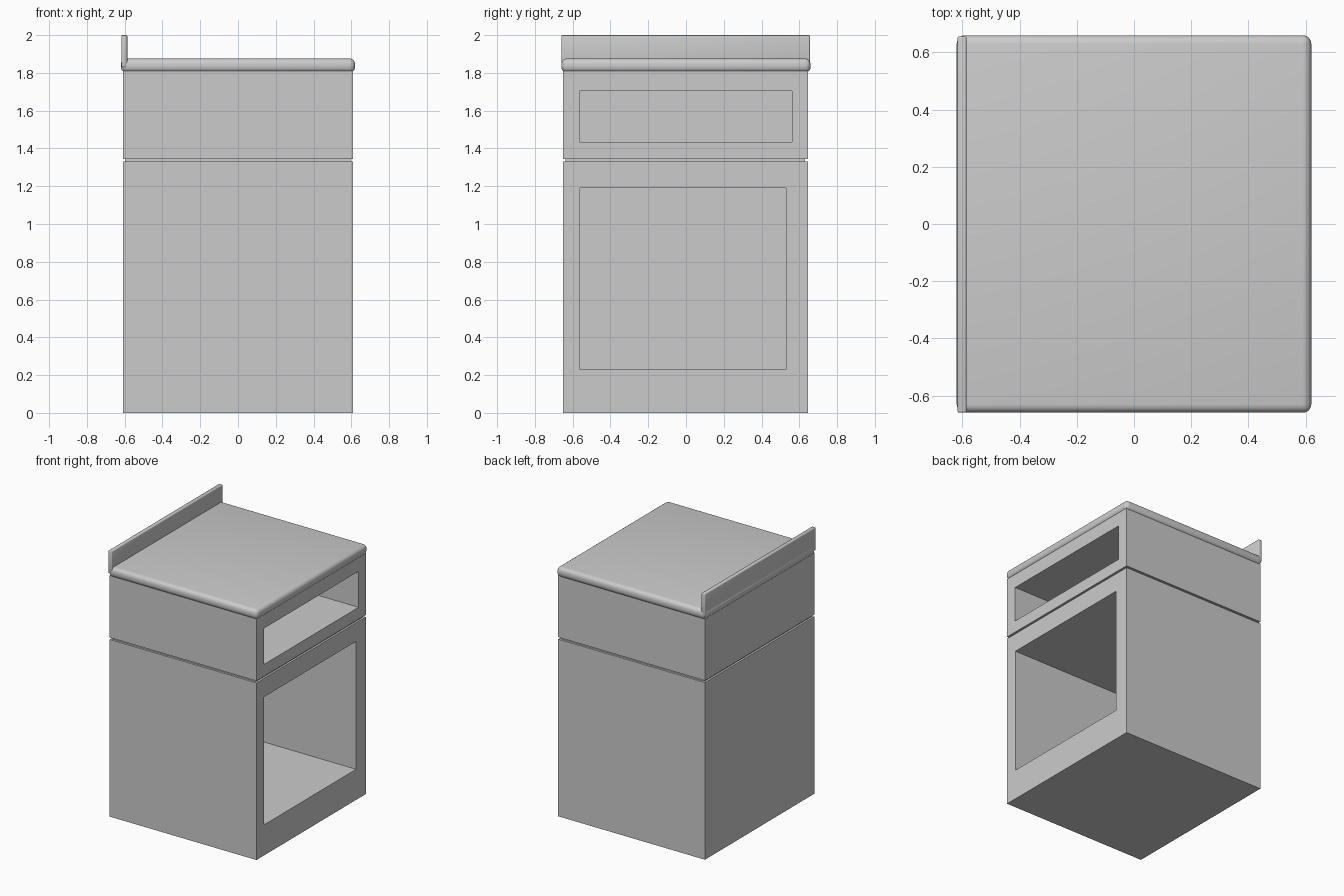
import bpy, bmesh

if "Cube" in bpy.data.objects:
    bpy.data.objects.remove(bpy.data.objects["Cube"])

X0, X1 = -0.61, 0.61
Y0, Y1 = -0.652, 0.646


def finish(bm, name, smooth=False):
    bmesh.ops.recalc_face_normals(bm, faces=bm.faces)
    me = bpy.data.meshes.new(name)
    bm.to_mesh(me)
    bm.free()
    for p in me.polygons:
        p.use_smooth = smooth
    ob = bpy.data.objects.new(name, me)
    bpy.context.collection.objects.link(ob)
    return ob


def rect(bm, x, y0, y1, z0, z1):
    return [bm.verts.new((x, y, z)) for y, z in ((y0, z0), (y1, z0), (y1, z1), (y0, z1))]


def bridge(bm, a, b):
    for i in range(4):
        j = (i + 1) % 4
        bm.faces.new((a[i], a[j], b[j], b[i]))


def box(name, x0, x1, y0, y1, z0, z1, bevel=0.0, segments=6, smooth=False):
    bm = bmesh.new()
    a, b = rect(bm, x0, y0, y1, z0, z1), rect(bm, x1, y0, y1, z0, z1)
    bm.faces.new(a)
    bm.faces.new(b)
    bridge(bm, a, b)
    if bevel:
        bmesh.ops.bevel(bm, geom=bm.edges[:], offset=bevel, segments=segments,
                        profile=0.5, affect='EDGES')
    return finish(bm, name, smooth)


def open_case(name, z0, z1, opening, back=-0.58):
    """Box with a rectangular recess in its +x face."""
    bm = bmesh.new()
    loops = [rect(bm, X0, Y0, Y1, z0, z1), rect(bm, X1, Y0, Y1, z0, z1),
             rect(bm, X1, *opening), rect(bm, back, *opening)]
    for a, b in zip(loops, loops[1:]):
        bridge(bm, a, b)
    bm.faces.new(loops[0])
    bm.faces.new(loops[-1])
    return finish(bm, name)


# Cupboard and drawer compartments, both open towards +x
open_case("cupboard_case", 0.0, 1.33, (-0.562, 0.53, 0.23, 1.19))
open_case("drawer_case", 1.345, 1.81, (-0.565, 0.56, 1.435, 1.705))

# Recessed strip that forms the groove between the cases
box("groove_strip", X0 + 0.015, X1 - 0.015, Y0 + 0.015, Y1 - 0.015, 1.33, 1.345)

# Rounded worktop and upright splash board
box("worktop", -0.62, 0.62, -0.66, 0.66, 1.802, 1.876, bevel=0.03, smooth=True)
box("splash_board", -0.617, -0.586, -0.66, 0.656, 1.83, 2.0, bevel=0.006, segments=3, smooth=True)
